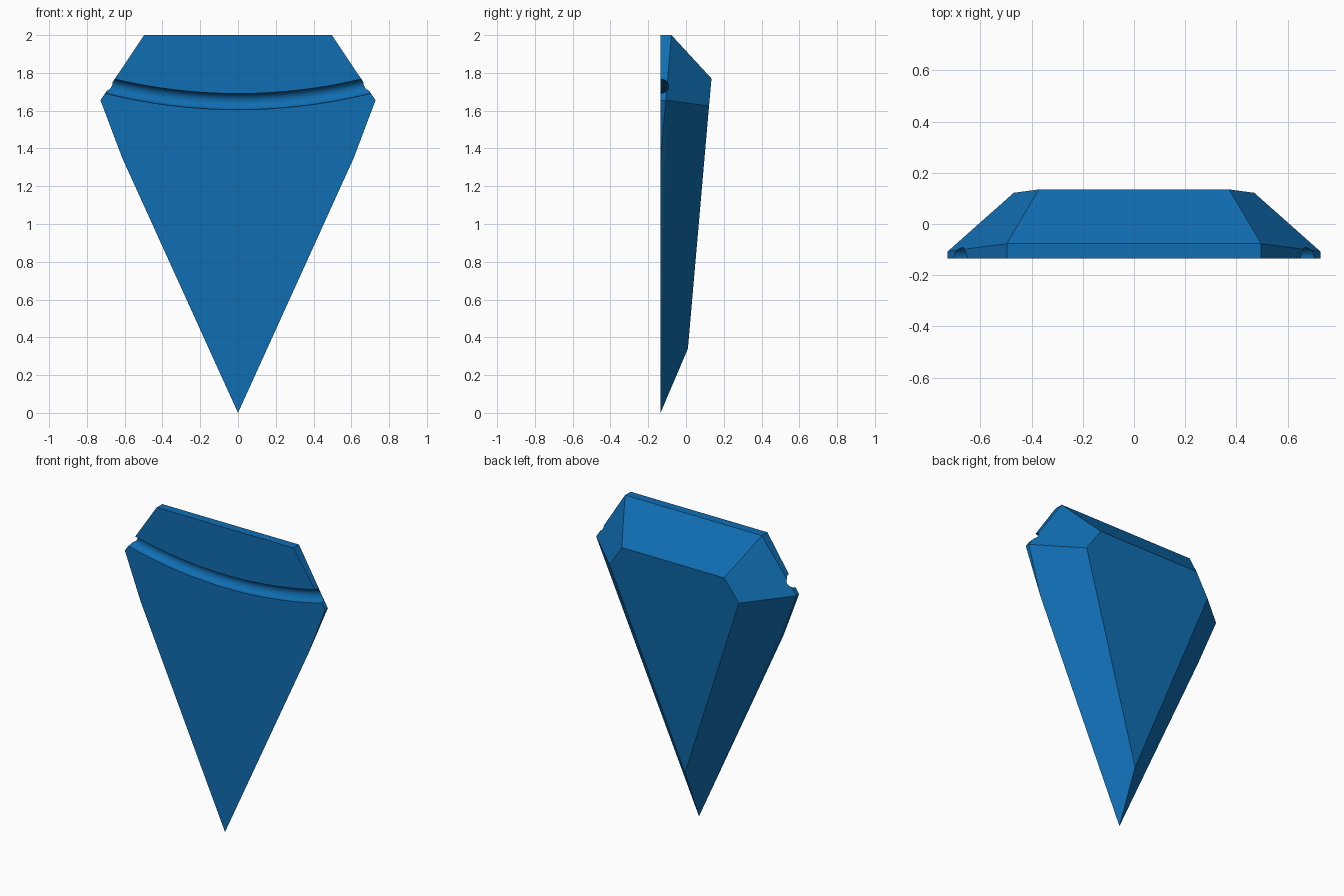
import bpy, bmesh, math
from mathutils import Vector

if "Cube" in bpy.data.objects:
    bpy.data.objects.remove(bpy.data.objects["Cube"])

blue = bpy.data.materials.new("blue")
blue.diffuse_color = (0.005, 0.155, 0.445, 1)
blue.use_nodes = True
blue.node_tree.nodes["Principled BSDF"].inputs["Base Color"].default_value = blue.diffuse_color


def make_object(name, bm):
    bmesh.ops.recalc_face_normals(bm, faces=bm.faces)
    mesh = bpy.data.meshes.new(name)
    bm.to_mesh(mesh)
    bm.free()
    mesh.materials.append(blue)
    obj = bpy.data.objects.new(name, mesh)
    bpy.context.collection.objects.link(obj)
    return obj


# Faceted gem body: right-half corners, mirrored, then hulled into flat facets
FRONT, BACK = -0.135, 0.135
corners = [
    (0.497, FRONT, 2.0), (0.497, -0.077, 2.0),          # top rim
    (0.728, FRONT, 1.655), (0.728, -0.107, 1.655),      # widest points
    (0.613, FRONT, 1.35),                               # lower front shoulder
    (0.372, BACK, 1.77), (0.47, 0.122, 1.625),          # back facet corners
    (0.0, 0.010, 0.34), (0.0, FRONT, 0.0),              # back point and tip
]
bm = bmesh.new()
for x, y, z in corners:
    bm.verts.new((x, y, z))
    if x:
        bm.verts.new((-x, y, z))
bmesh.ops.convex_hull(bm, input=bm.verts)
bmesh.ops.dissolve_limit(bm, angle_limit=math.radians(3),
                         verts=bm.verts, edges=bm.edges)
gem = make_object("gem_body", bm)

# Curved round cutter for the groove across the front
RADIUS, TUBE, SIDES, STEPS = 2.86, 0.043, 24, 32
center = Vector((0, FRONT, 1.648 + RADIUS))
bm = bmesh.new()
rings = []
for i in range(STEPS + 1):
    a = math.radians(-17 + 34 * i / STEPS)
    out = Vector((math.sin(a), 0, -math.cos(a)))
    ring = []
    for j in range(SIDES):
        t = 2 * math.pi * (j + 0.5) / SIDES
        offset = out * (RADIUS + TUBE * math.cos(t))
        ring.append(bm.verts.new(center + offset + Vector((0, TUBE * math.sin(t), 0))))
    rings.append(ring)
for r1, r2 in zip(rings, rings[1:]):
    for j in range(SIDES):
        k = (j + 1) % SIDES
        bm.faces.new((r1[j], r1[k], r2[k], r2[j]))
bm.faces.new(rings[0])
bm.faces.new(rings[-1])
cutter = make_object("groove_cutter", bm)
cutter.hide_render = True

# Cut the groove, then smooth only its curved surface
cut = gem.modifiers.new("groove", "BOOLEAN")
cut.operation = "DIFFERENCE"
cut.solver = "EXACT"
cut.object = cutter
bpy.context.view_layer.objects.active = gem
gem.select_set(True)
bpy.ops.object.modifier_apply(modifier=cut.name)
bpy.data.objects.remove(cutter)
bpy.ops.object.shade_smooth_by_angle(angle=math.radians(20))
for face in gem.data.polygons:
    if face.area > 0.02:
        face.use_smooth = False
